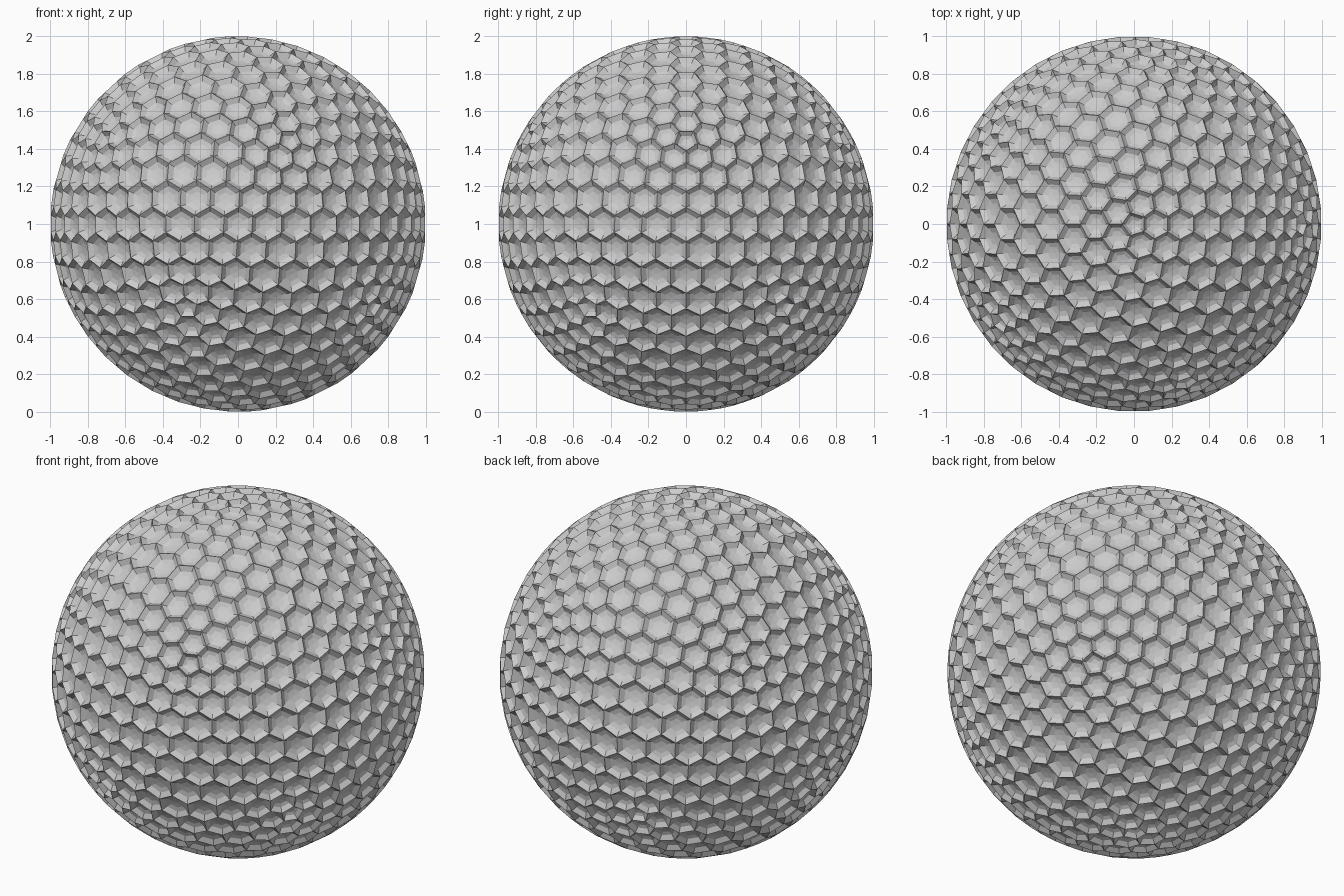
import bpy, bmesh
from math import atan2

if "Cube" in bpy.data.objects:
    bpy.data.objects.remove(bpy.data.objects["Cube"])

# Geodesic seed: each vertex becomes one dimple, each triangle one rim corner
seed = bmesh.new()
bmesh.ops.create_icosphere(seed, subdivisions=4, radius=1)
seed.faces.index_update()

ball = bmesh.new()
rim = [ball.verts.new(f.calc_center_median().normalized()) for f in seed.faces]

# Dimple profile: (fraction of cell width, radius)
RINGS = [(0.72, 0.975), (0.42, 0.966)]
CENTRE = 0.963

for v in seed.verts:
    n = v.co.normalized()
    u = n.orthogonal().normalized()
    w = n.cross(u)
    faces = sorted(v.link_faces, key=lambda f: atan2(
        rim[f.index].co.dot(w), rim[f.index].co.dot(u)))
    outer = [rim[f.index] for f in faces]
    mid = sum((c.co for c in outer), n * 0).normalized()
    loop = outer
    count = len(outer)
    # Sloping walls stepping down into the dimple
    for scale, radius in RINGS:
        inner = [ball.verts.new(mid.lerp(c.co, scale).normalized() * radius) for c in outer]
        for i in range(count):
            j = (i + 1) % count
            ball.faces.new((loop[i], loop[j], inner[j], inner[i]))
        loop = inner
    # Dimple floor
    c = ball.verts.new(mid * CENTRE)
    for i in range(count):
        ball.faces.new((loop[i], loop[(i + 1) % count], c))

for v in ball.verts:
    v.co.z += 1
mesh = bpy.data.meshes.new("dimpled_ball")
ball.to_mesh(mesh)
ball.free()
seed.free()
obj = bpy.data.objects.new("dimpled_ball", mesh)
bpy.context.collection.objects.link(obj)
